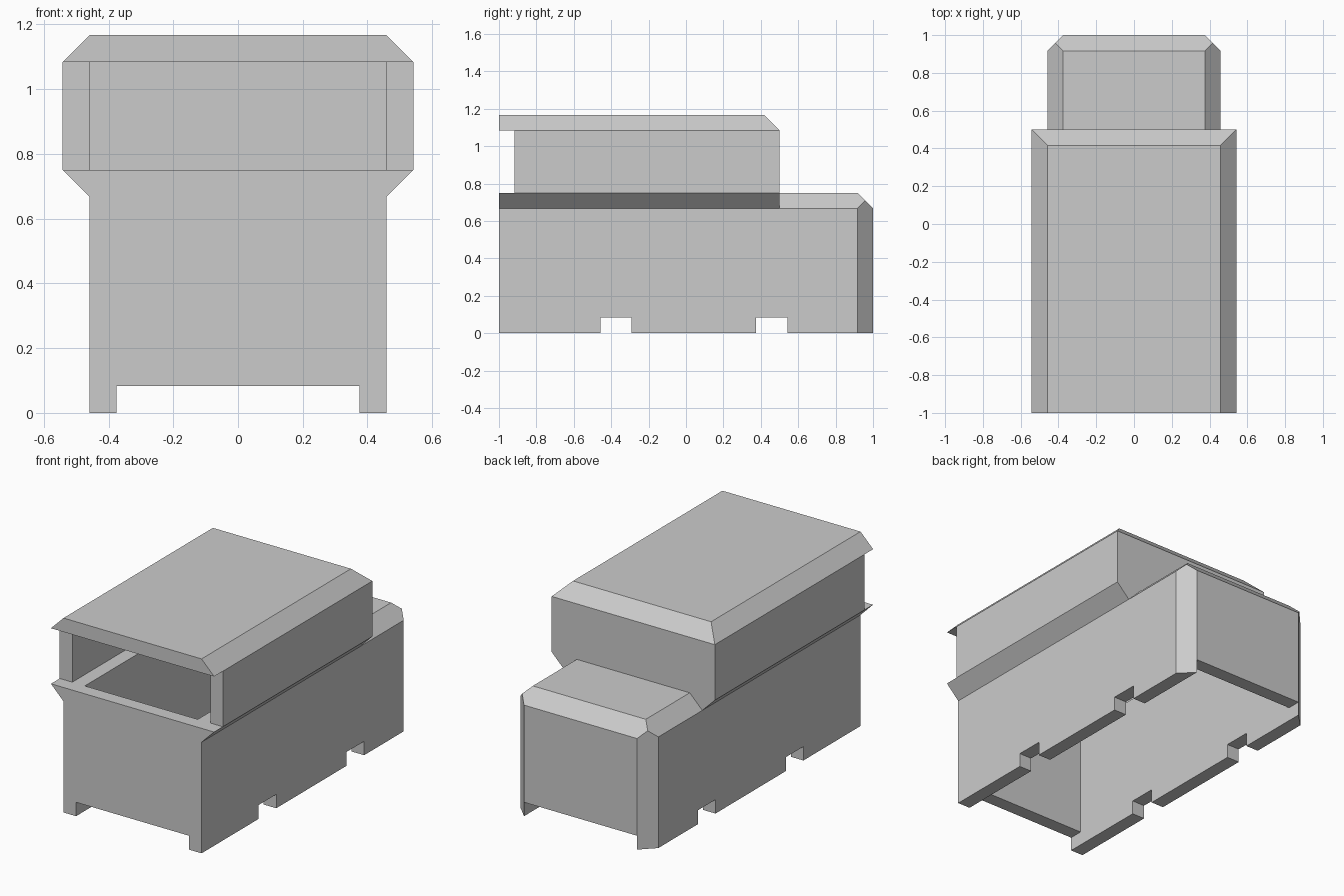
import bpy, bmesh
from mathutils import Vector

U = 1 / 12  # wall thickness, the module of every dimension

cube = bpy.data.objects.get("Cube")
if cube:
    bpy.data.objects.remove(cube, do_unlink=True)

grey = bpy.data.materials.new("plain_grey")
grey.use_nodes = True
COLOUR = (0.6, 0.6, 0.6, 1)
grey.diffuse_color = COLOUR
grey.node_tree.nodes["Principled BSDF"].inputs["Base Color"].default_value = COLOUR


def extrude(name, half_profile, y0, y1, bevels=()):
    """Extrude a mirrored x/z half profile along y, then slice off bevels."""
    outline = half_profile + [(-x, z) for x, z in reversed(half_profile)]
    bm = bmesh.new()
    face = bm.faces.new([bm.verts.new((x * U, y0 * U, z * U)) for x, z in outline])
    new = bmesh.ops.extrude_face_region(bm, geom=[face])["geom"]
    bmesh.ops.translate(bm, vec=(0, (y1 - y0) * U, 0),
                        verts=[g for g in new if isinstance(g, bmesh.types.BMVert)])
    for point, normal in bevels:
        cut = bmesh.ops.bisect_plane(bm, geom=bm.verts[:] + bm.edges[:] + bm.faces[:],
                                     plane_co=Vector(point) * U, plane_no=normal,
                                     clear_outer=True)["geom_cut"]
        bmesh.ops.holes_fill(bm, edges=[g for g in cut if isinstance(g, bmesh.types.BMEdge)])
    bmesh.ops.recalc_face_normals(bm, faces=bm.faces)
    mesh = bpy.data.meshes.new(name)
    bm.to_mesh(mesh)
    bm.free()
    mesh.materials.append(grey)
    obj = bpy.data.objects.new(name, mesh)
    bpy.context.collection.objects.link(obj)
    return obj


def block(half_width, y0, y1, z0, z1):
    return extrude("cutter", [(half_width, z0), (half_width, z1)], y0, y1)


def combine(target, tool, operation="DIFFERENCE"):
    mod = target.modifiers.new("combine", "BOOLEAN")
    mod.operation = operation
    mod.solver = "EXACT"
    mod.object = tool
    bpy.context.view_layer.objects.active = target
    bpy.ops.object.modifier_apply(modifier=mod.name)
    bpy.data.objects.remove(tool, do_unlink=True)


# Lower body: flared front part joined to a hood with bevelled rear edges
body = extrude("lower_body", [(5.5, 0), (5.5, 8), (6.5, 9)], -12, 6)
hood = extrude("hood", [(5.5, 0), (5.5, 8), (4.5, 9)], 3, 12, bevels=[
    ((0, 12, 8), (0, 1, 1)),
    ((5.5, 11, 0), (1, 1, 0)),
    ((-5.5, 11, 0), (-1, 1, 0)),
])
combine(body, hood, "UNION")

# Hollow interior, open below and open up into the cabin
combine(body, block(4.5, -11, 11, -2, 8))
combine(body, block(4.5, -11, 5, 7, 11))

# Raised lower edge at both ends, and two notches through the sides
combine(body, block(4.5, -14, 14, -2, 1))
for y in (-5.5, 4.5):
    combine(body, block(8, y, y + 2, -2, 1))

# Cabin: walls and bevelled roof, open at the front under an overhang
cabin = extrude("cabin", [(6.5, 9), (6.5, 13), (5.5, 14)], -12, 6,
                bevels=[((0, 6, 13), (0, 1, 1))])
combine(cabin, block(5.5, -14, 5, 7, 13))
combine(cabin, block(8, -14, -11, 7, 13))
